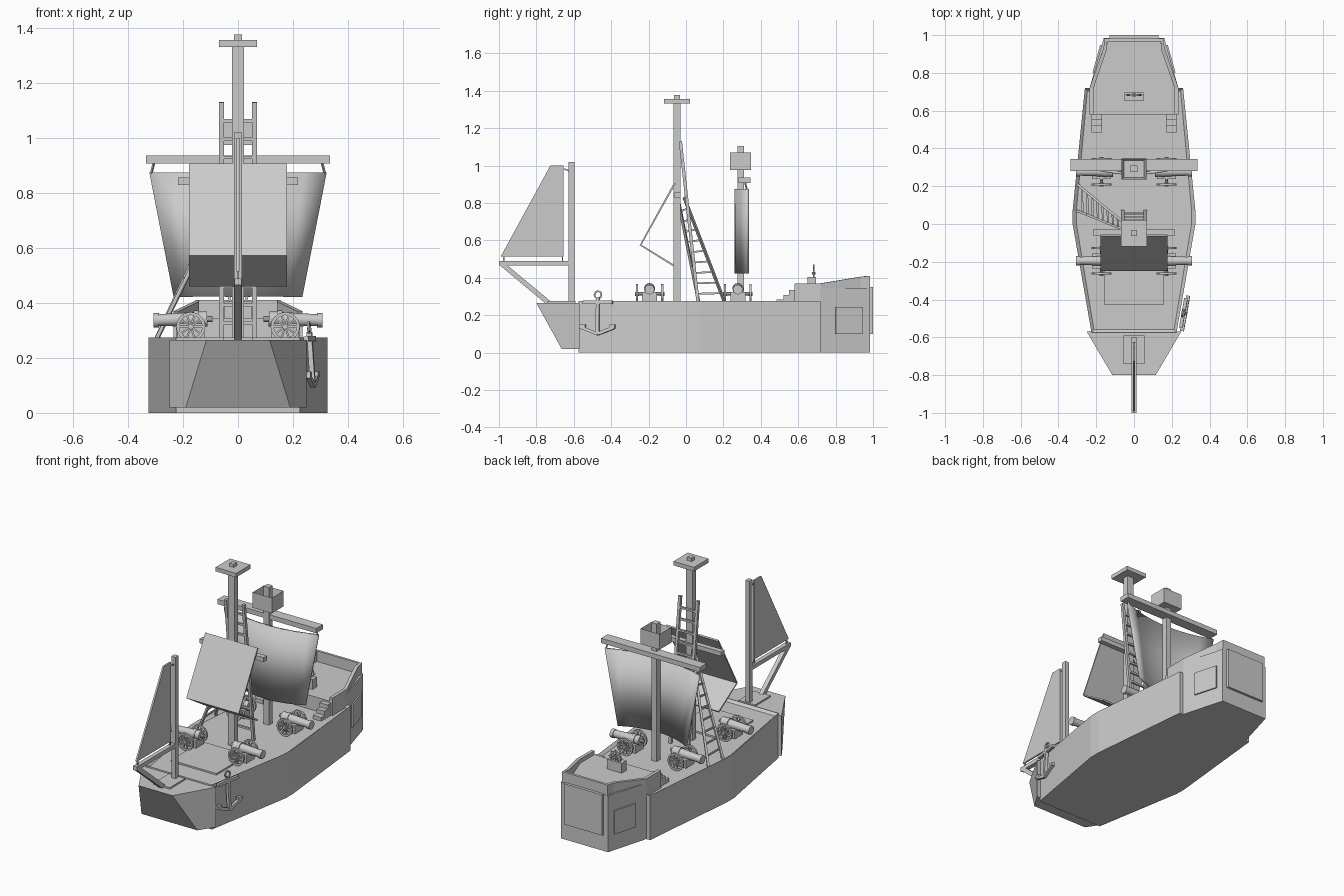
import bpy, bmesh, math
from mathutils import Vector, Matrix

if "Cube" in bpy.data.objects:
    bpy.data.objects.remove(bpy.data.objects["Cube"], do_unlink=True)

grey = bpy.data.materials.new("plain_grey")
grey.use_nodes = True
COLOUR = (0.6, 0.6, 0.6, 1)
grey.diffuse_color = COLOUR
grey.node_tree.nodes["Principled BSDF"].inputs["Base Color"].default_value = COLOUR


def finish(name, bm):
    bmesh.ops.recalc_face_normals(bm, faces=bm.faces)
    mesh = bpy.data.meshes.new(name)
    bm.to_mesh(mesh)
    bm.free()
    mesh.materials.append(grey)
    ob = bpy.data.objects.new(name, mesh)
    bpy.context.collection.objects.link(ob)
    return ob


def box(name, x, y, z):
    """Box from (min, max) ranges."""
    bm = bmesh.new()
    size = [b - a for a, b in (x, y, z)]
    mid = [(a + b) / 2 for a, b in (x, y, z)]
    bmesh.ops.create_cube(bm, size=1, matrix=Matrix.Translation(mid) @ Matrix.Diagonal((*size, 1)))
    return finish(name, bm)


def add_beam(bm, a, b, w, sides=4, tip=None):
    """Straight bar between two points, square or round."""
    a, b = Vector(a), Vector(b)
    d = b - a
    rot = d.to_track_quat("Z", "Y").to_matrix().to_4x4()
    turn = Matrix.Rotation(math.pi / 4, 4, "Z") if sides == 4 else Matrix()
    r = w / 2 * (math.sqrt(2) if sides == 4 else 1)
    r2 = r if tip is None else r * tip
    bmesh.ops.create_cone(bm, cap_ends=True, segments=sides, radius1=r, radius2=r2,
                          depth=d.length, matrix=Matrix.Translation((a + b) / 2) @ rot @ turn)


def beams(name, parts):
    bm = bmesh.new()
    for p in parts:
        add_beam(bm, *p)
    return finish(name, bm)


def mirrored(half):
    return half + [(-p[0], *p[1:]) for p in reversed(half)]


def prism(name, pts, z0, z1, rim=0, sink=0):
    """Upright prism, with an optional raised rim round a sunken top."""
    bm = bmesh.new()
    low = bm.faces.new([bm.verts.new((x, y, z0)) for x, y in pts])
    ext = bmesh.ops.extrude_face_region(bm, geom=[low])["geom"]
    bmesh.ops.translate(bm, verts=[v for v in ext if isinstance(v, bmesh.types.BMVert)], vec=(0, 0, z1 - z0))
    bmesh.ops.recalc_face_normals(bm, faces=bm.faces)
    if rim:
        top = max(bm.faces, key=lambda f: f.calc_center_median().z)
        bmesh.ops.inset_region(bm, faces=[top], thickness=rim)
        bmesh.ops.translate(bm, verts=top.verts, vec=(0, 0, -sink))
    return finish(name, bm)


def sheet(name, rows, thick, offset=0):
    """Thin surface through rows of points."""
    bm = bmesh.new()
    grid = [[bm.verts.new(p) for p in row] for row in rows]
    for r, s in zip(grid, grid[1:]):
        for i in range(len(r) - 1):
            bm.faces.new((r[i], r[i + 1], s[i + 1], s[i]))
    ob = finish(name, bm)
    mod = ob.modifiers.new("thickness", "SOLIDIFY")
    mod.thickness, mod.offset = thick, offset
    return ob


def add_wheel(bm, c, r, w, spokes, reach=0.95):
    """Spoked wheel with its axle along y."""
    c = Vector(c)
    n = 16
    for i in range(n):
        a, b = (Vector((math.cos(t), 0, math.sin(t))) * r * 0.92
                for t in (2 * math.pi * i / n, 2 * math.pi * (i + 1.1) / n))
        add_beam(bm, c + a, c + b, w)
    for i in range(spokes):
        t = 2 * math.pi * i / spokes
        add_beam(bm, c, c + Vector((math.cos(t), 0, math.sin(t))) * r * reach, w * 0.6)
    add_beam(bm, c - Vector((0, w, 0)), c + Vector((0, w, 0)), r * 0.4, 10)


# Hull, bow block and raised stern
DECK = 0.26
prism("hull", mirrored([(.225, -.575), (.325, 0), (.325, .07), (.26, .72)]), 0, .275, .02, .275 - DECK)
bow = prism("bow_block", mirrored([(.25, -.57), (.115, -.80)]), .02, .265)
for v in bow.data.vertices:
    if v.co.z < .1 and v.co.y < -.7:
        v.co.x, v.co.y = math.copysign(.19, v.co.x), -.665
prism("stern_block", mirrored([(.235, .58), (.235, .72), (.16, .985)]), 0, .345)
rail = mirrored([(.225, .58, .368), (.225, .72, .37), (.152, .93, .405), (.148, .975, .41)])
sheet("stern_bulwark", [[(x, y, .3) for x, y, z in rail], rail], .02)
prism("deck_hatch", [(-.155, -.43), (.155, -.43), (.155, -.13), (-.155, -.13)], DECK, .27)
box("stern_panel", (-.13, .13), (.98, 1), (.1, .35))
a, b = Vector((.235, .72, 0)), Vector((.16, .985, 0))
for s in (-1, 1):
    p, q = a.lerp(b, .3), a.lerp(b, .85)
    sheet("side_panel", [[(s * v.x, v.y, z) for v in (p, q)] for z in (.1, .245)], .016)
    for i, (y, z) in enumerate(((.485, .283), (.52, .308), (.55, .335))):
        box("stern_step", sorted((s * .17, s * .225)), (y, .59), (DECK - .01, z))

# Steering wheel
box("wheel_stand", (-.05, .05), (.65, .695), (.34, .405))
bm = bmesh.new()
add_wheel(bm, (0, .683, .425), .036, .009, 8, 1.25)
finish("steering_wheel", bm)

# Fore mast, boom, strut and fore sail
box("fore_mast_step", (-.055, .055), (-.74, -.59), (.26, .275))
box("fore_mast", (-.014, .014), (-.627, -.597), (.26, 1.02))
box("fore_boom", (-.013, .013), (-1, -.61), (.465, .49))
beams("bow_strut", [((0, -.985, .475), (0, -.73, .262), .026)])
sheet("fore_sail", [[(0, -.725, 1), (0, -.655, 1)], [(0, -.99, .515), (0, -.655, .515)]], .01)
beams("fore_sail_ties", [((0, -.66, .985), (0, -.61, .965), .007), ((0, -.975, .52), (0, -.975, .48), .007),
                         ((0, -.66, .52), (0, -.66, .48), .007)])

# Main mast with lookout plate, yard and folded sail
MY = -.048
box("main_mast", (-.022, .022), (MY - .018, MY + .018), (DECK, 1.34))
box("lookout_plate", (-.07, .07), (MY - .07, MY + .07), (1.332, 1.357))
box("main_mast_cap", (-.015, .015), (MY - .015, MY + .015), (1.35, 1.377))
box("main_yard", (-.218, .218), (-.062, -.03), (.83, .857))
sheet("main_sail", [[(x, y, z) for x in (-.178, .178)]
                    for y, z in ((-.06, .905), (-.243, .575), (-.065, .465))], .01)

# Aft mast with crow's box, yard and billowed sail
AY = .293
box("aft_mast", (-.018, .018), (AY - .018, AY + .018), (DECK, 1.105))
box("aft_yard", (-.335, .335), (.28, .345), (.908, .937))
prism("crow_box", [(-.065, .235), (.065, .235), (.065, .348), (-.065, .348)], .975, 1.07, .016, .06)
steps = [i / 4 - 1 for i in range(9)]
sail = sheet("aft_sail", [[(t * w, .267 + .062 * t * t, z) for t in steps] for w, z in ((.32, .875), (.232, .423))], .014)
for f in sail.data.polygons:
    f.use_smooth = True
for s in (-1, 1):
    beams("aft_sail_rope", [((s * .305, .315, .915), (s * .316, .325, .87), .007)])


# Ladder and rope netting
def ladder(name, feet, heads, count, w):
    f, h = [Vector(p) for p in feet], [Vector(p) for p in heads]
    parts = [(p, q, w) for p, q in zip(f, h)]
    for i in range(1, count):
        t = i / count
        parts.append((f[0].lerp(h[0], t), f[1].lerp(h[1], t), w * .7))
    beams(name, parts)


ladder("mast_ladder", [(-.06, .065, DECK), (.06, .065, DECK)], [(-.06, -.03, 1.13), (.06, -.03, 1.13)], 13, .017)
ladder("rope_netting", [(-.3, .21, DECK), (-.3, .07, DECK)], [(-.035, -.01, .83), (-.03, -.04, .81)], 10, .013)


# Cannons on wheeled carriages
def cannon(s, y):
    x = s * .172
    bm = bmesh.new()
    for dy in (-.068, .068):
        add_wheel(bm, (x, y + dy, .314), .052, .011, 10)
    add_beam(bm, (x, y - .07, .314), (x, y + .07, .314), .018, 8)
    finish("cannon_wheels", bm)
    box("cannon_carriage", (x - .05, x + .05), (y - .04, y + .04), (.275, .325))
    z = .342
    barrel = beams("cannon_barrel", [((x - s * .06, y, z), (x + s * .13, y, z - .005), .056, 14, .75),
                                     ((x + s * .115, y, z - .005), (x + s * .135, y, z - .005), .052, 14),
                                     ((x - s * .03, y, z), (x - s * .01, y, z), .06, 14),
                                     ((x - s * .08, y, z), (x - s * .06, y, z), .022, 10)])
    bpy.context.view_layer.objects.active = barrel
    barrel.select_set(True)
    bpy.ops.object.shade_smooth_by_angle()
    barrel.select_set(False)


for s in (-1, 1):
    for y in (-.195, .277):
        cannon(s, y)

# Anchor hung on the left bow, lying along the hull side
anchor = beams("anchor", [((0, 0, .295), (0, 0, .1), .018), ((0, -.08, .27), (0, .08, .27), .018),
                          ((0, -.09, .135), (0, 0, .1), .017), ((0, .09, .135), (0, 0, .1), .017),
                          ((0, -.095, .14), (0, -.065, .14), .02), ((0, .095, .14), (0, .065, .14), .02)])
bm = bmesh.new()
for i in range(12):
    p, q = (Vector((0, .019 * math.cos(k * math.pi / 6), .31 + .019 * math.sin(k * math.pi / 6))) for k in (i, i + 1.1))
    add_beam(bm, p, q, .008)
ring = finish("anchor_ring", bm)
for ob in (anchor, ring):
    ob.location = (.262, -.475, 0)
    ob.rotation_euler = (0, math.radians(-4), math.radians(-10))
anchor.location.x = ring.location.x = .28
